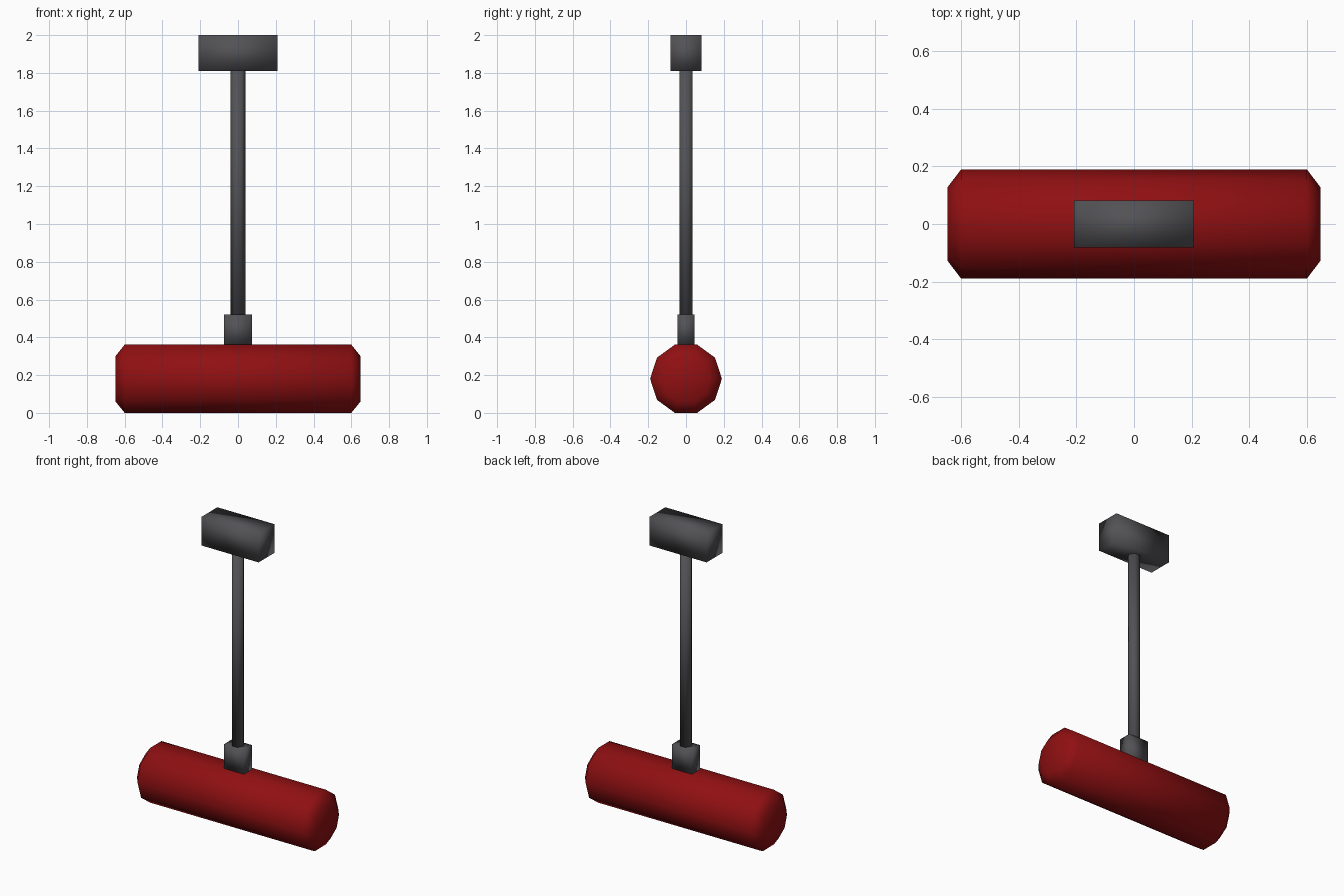
import bpy, bmesh, math
from mathutils import Matrix

if "Cube" in bpy.data.objects:
    bpy.data.objects.remove(bpy.data.objects["Cube"])


def material(name, rgb):
    m = bpy.data.materials.new(name)
    m.diffuse_color = (*rgb, 1)
    m.use_nodes = True
    m.node_tree.nodes["Principled BSDF"].inputs["Base Color"].default_value = m.diffuse_color
    return m


RED = material("deep red", (0.28, 0.005, 0.006))
GREY = material("dark grey", (0.085, 0.085, 0.093))


def finish(name, bm, mat):
    bmesh.ops.recalc_face_normals(bm, faces=bm.faces)
    for f in bm.faces:
        f.smooth = True
    mesh = bpy.data.meshes.new(name)
    bm.to_mesh(mesh)
    bm.free()
    mesh.materials.append(mat)
    bpy.context.collection.objects.link(bpy.data.objects.new(name, mesh))


def box(name, hx, hy, z0, z1, mat):
    bm = bmesh.new()
    bmesh.ops.create_cube(bm, size=1, matrix=Matrix.Translation((0, 0, (z0 + z1) / 2))
                          @ Matrix.Diagonal((2 * hx, 2 * hy, z1 - z0, 1)))
    finish(name, bm, mat)


# ten-sided roller head with chamfered ends, lying along x
bm = bmesh.new()
R, SIDES = 0.19, 10
CZ = R * math.sin(math.radians(72))
rings = []
for x, r in ((-0.648, 0.127), (-0.6, R), (0.6, R), (0.648, 0.127)):
    rings.append([bm.verts.new((x, r * math.cos(math.tau * i / SIDES),
                                CZ + r * math.sin(math.tau * i / SIDES)))
                  for i in range(SIDES)])
for a, b in zip(rings, rings[1:]):
    for i in range(SIDES):
        j = (i + 1) % SIDES
        bm.faces.new((a[i], a[j], b[j], b[i]))
bm.faces.new(rings[0])
bm.faces.new(rings[-1])
finish("hammer_head", bm, RED)

# collar between head and shaft
box("collar", 0.073, 0.044, 0.36, 0.52, GREY)

# six-sided shaft
bm = bmesh.new()
bmesh.ops.create_cone(bm, cap_ends=True, segments=6, radius1=0.04, radius2=0.04,
                      depth=1.31, matrix=Matrix.Translation((0, 0, 1.165))
                      @ Matrix.Rotation(math.radians(90), 4, 'Z'))
finish("shaft", bm, GREY)

# grip block on top
box("grip_block", 0.208, 0.082, 1.81, 2.0, GREY)
